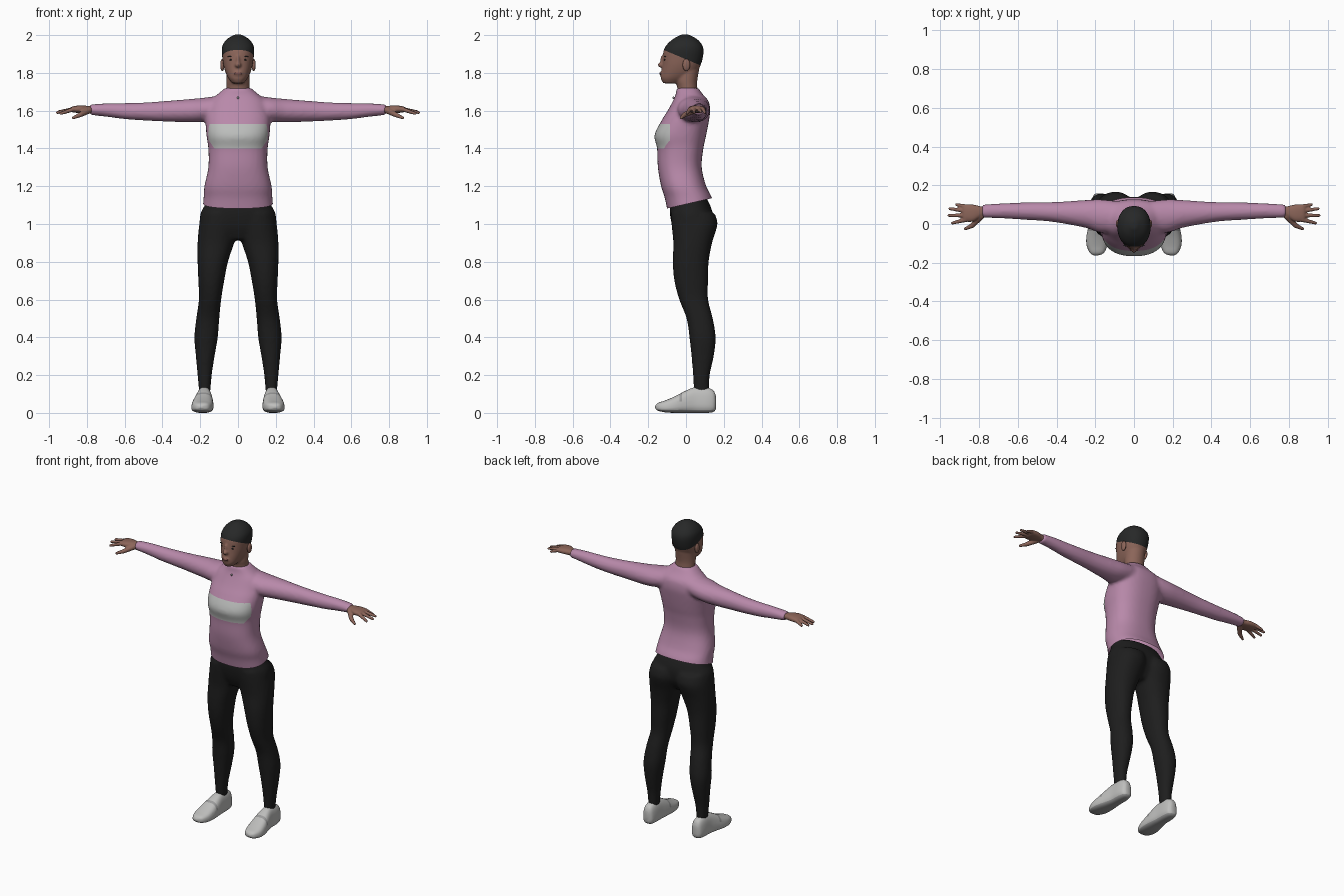
import bpy, bmesh, math
from mathutils import Vector, Matrix

old = bpy.data.objects.get("Cube")
if old:
    bpy.data.objects.remove(old, do_unlink=True)


def material(name, r, g, b):
    m = bpy.data.materials.new(name)
    m.use_nodes = True
    m.diffuse_color = (r, g, b, 1)
    bsdf = m.node_tree.nodes["Principled BSDF"]
    bsdf.inputs["Base Color"].default_value = (r, g, b, 1)
    bsdf.inputs["Roughness"].default_value = 0.8
    return m


pink = material("pink fabric", .48, .25, .4)
pale = material("pale grey band", .5, .51, .5)
skin = material("brown skin", .26, .13, .1)
lip = material("lip brown", .2, .08, .07)
black = material("black leggings", .013, .013, .013)
hair_dark = material("dark hair", .02, .021, .021)
shoe_grey = material("shoe light grey", .52, .52, .51)
sole_grey = material("shoe mid grey", .33, .33, .33)


def catmull(a, b, c, d, t):
    return [.5 * (2 * q + (r - p) * t + (2 * p - 5 * q + 4 * r - s) * t * t
                  + (3 * q - p - 3 * r + s) * t ** 3) for p, q, r, s in zip(a, b, c, d)]


def loft(bm, rows, axis, power=2, sides=32, steps=4):
    """Closed skin through rows of (position, a min, a max, b min, b max)."""
    path = []
    for i in range(len(rows) - 1):
        a, d = rows[max(i - 1, 0)], rows[min(i + 2, len(rows) - 1)]
        path += [catmull(a, rows[i], rows[i + 1], d, k / steps) for k in range(steps)]
    path.append(rows[-1])
    rings = []
    for t, a0, a1, b0, b1 in path:
        ring = []
        for k in range(sides):
            ang = math.tau * k / sides
            c, s = math.cos(ang), math.sin(ang)
            a = (a0 + a1) / 2 + (a1 - a0) / 2 * math.copysign(abs(c) ** (2 / power), c)
            b = (b0 + b1) / 2 + (b1 - b0) / 2 * math.copysign(abs(s) ** (2 / power), s)
            co = {"x": (t, a, b), "y": (a, t, b), "z": (a, b, t)}[axis]
            ring.append(bm.verts.new(co))
        rings.append(ring)
    for low, high in zip(rings, rings[1:]):
        for k in range(sides):
            n = (k + 1) % sides
            bm.faces.new((low[k], low[n], high[n], high[k]))
    bm.faces.new(rings[0])
    bm.faces.new(rings[-1])
    bmesh.ops.recalc_face_normals(bm, faces=bm.faces)


def even(rows):
    """Rows of (z, half width, front, back) made symmetric about x."""
    return [(z, -w, w, f, b) for z, w, f, b in rows]


def ball(bm, centre, radii):
    m = Matrix.Translation(centre) @ Matrix.Diagonal((*radii, 1))
    bmesh.ops.create_uvsphere(bm, u_segments=20, v_segments=12, radius=1, matrix=m)


def finger(bm, start, end, r0, r1):
    p, q = Vector(start), Vector(end)
    turn = (q - p).to_track_quat("Z", "Y").to_matrix().to_4x4()
    bmesh.ops.create_cone(bm, cap_ends=True, segments=12, radius1=r0, radius2=r1,
                          depth=(q - p).length, matrix=Matrix.Translation((p + q) / 2) @ turn)
    ball(bm, p, (r0,) * 3)
    ball(bm, q, (r1,) * 3)


def mirror(bm):
    copy = bmesh.ops.duplicate(bm, geom=bm.verts[:] + bm.edges[:] + bm.faces[:])["geom"]
    for v in copy:
        if isinstance(v, bmesh.types.BMVert):
            v.co.x *= -1
    bmesh.ops.reverse_faces(bm, faces=[f for f in copy if isinstance(f, bmesh.types.BMFace)])


def fuse(bm, voxel, rounds):
    """Melt overlapping closed pieces into one smooth skin."""
    mesh = bpy.data.meshes.new("melt")
    bm.to_mesh(mesh)
    bm.free()
    ob = bpy.data.objects.new("melt", mesh)
    bpy.context.collection.objects.link(ob)
    rem = ob.modifiers.new("remesh", "REMESH")
    rem.mode, rem.voxel_size = "VOXEL", voxel
    smo = ob.modifiers.new("smooth", "SMOOTH")
    smo.factor, smo.iterations = .5, rounds
    dg = bpy.context.evaluated_depsgraph_get()
    result = bpy.data.meshes.new_from_object(ob.evaluated_get(dg))
    out = bmesh.new()
    out.from_mesh(result)
    bpy.data.objects.remove(ob, do_unlink=True)
    bpy.data.meshes.remove(result)
    bpy.data.meshes.remove(mesh)
    return out


def cut(bm, point, normal, clear=False):
    bmesh.ops.bisect_plane(bm, geom=bm.verts[:] + bm.edges[:] + bm.faces[:], plane_co=point,
                           plane_no=normal, clear_inner=clear)


def finish(name, bm, mats, rule=None):
    for f in bm.faces:
        f.smooth = True
        f.material_index = int(rule(f.calc_center_median())) if rule else 0
    mesh = bpy.data.meshes.new(name)
    bm.to_mesh(mesh)
    bm.free()
    for m in mats:
        mesh.materials.append(m)
    ob = bpy.data.objects.new(name, mesh)
    bpy.context.collection.objects.link(ob)


# Sweater: sleeves and body, with a slanted hem and a chest band
bm = bmesh.new()
loft(bm, [(.06, -.04, .115, 1.56, 1.685), (.17, -.045, .127, 1.542, 1.67),
          (.25, -.02, .124, 1.538, 1.662), (.4, .008, .114, 1.543, 1.65),
          (.5, .018, .113, 1.548, 1.643), (.6, .024, .11, 1.555, 1.64),
          (.7, .03, .106, 1.568, 1.639), (.785, .032, .1, 1.577, 1.633)], "x")
mirror(bm)
loft(bm, even([(1.03, .185, -.09, .155), (1.08, .187, -.1, .15), (1.14, .182, -.113, .137),
               (1.2, .178, -.132, .107), (1.3, .157, -.149, .083), (1.4, .157, -.153, .092),
               (1.47, .167, -.167, .107), (1.55, .172, -.128, .122), (1.6, .165, -.097, .128),
               (1.65, .15, -.07, .12), (1.685, .11, -.055, .09), (1.72, .069, -.05, .066)]),
     "z", 2.4, 40)
bm = fuse(bm, .011, 4)
cut(bm, (0, 0, 1.105), (0, -.23, 1), True)
for z in (1.4, 1.53):
    cut(bm, (0, 0, z), (0, 0, 1))
for side in (-1, 1):
    cut(bm, (side * .125, 0, 1.4), (side, 0, -.7))
cut(bm, (0, -.085, 0), (0, 1, 0))
finish("sweater", bm, [pink, pale],
       lambda c: 1.4 < c.z < 1.53 and c.y < -.085 and abs(c.x) < .125 + (c.z - 1.4) * .7)

# Leggings: two legs melted into the hips
bm = bmesh.new()
loft(bm, [(.1, .147, .205, .042, .12), (.2, .139, .214, .037, .126), (.3, .124, .223, .029, .147),
          (.4, .107, .231, .018, .157), (.5, .099, .221, .003, .142), (.6, .089, .207, -.036, .117),
          (.7, .073, .21, -.062, .117), (.8, .053, .214, -.07, .12), (.9, .02, .214, -.067, .138),
          (1, -.01, .205, -.077, .167), (1.06, -.01, .192, -.08, .15)], "z", 2.2)
mirror(bm)
loft(bm, even([(.915, .06, -.04, .09), (.98, .19, -.07, .13), (1.05, .2, -.085, .14),
               (1.1, .176, -.086, .128), (1.15, .16, -.09, .1)]), "z", 2.3)
finish("leggings", fuse(bm, .011, 4), [black])

# Head with hair coloured above a slanted hairline
bm = bmesh.new()
loft(bm, even([(1.745, .03, -.12, -.04), (1.77, .05, -.133, .015), (1.8, .065, -.131, .055),
               (1.84, .077, -.126, .077), (1.88, .083, -.123, .089), (1.92, .086, -.118, .093),
               (1.95, .08, -.101, .084), (1.98, .057, -.068, .057), (2.003, .016, -.026, .014)]),
     "z", 2.2)
loft(bm, even([(1.64, .066, -.045, .066), (1.72, .062, -.046, .06), (1.76, .062, -.056, .06),
               (1.83, .06, -.05, .072)]), "z")
ball(bm, (0, -.127, 1.842), (.017, .023, .015))
ball(bm, (0, -.12, 1.865), (.01, .018, .032))
ball(bm, (0, -.127, 1.795), (.025, .013, .014))
bm = fuse(bm, .006, 3)
cut(bm, (0, 0, 1.872), (0, .42, 1))
finish("head", bm, [skin, hair_dark], lambda c: c.z + .42 * c.y > 1.872)

# Ears, eyes, brows and mouth
bm = bmesh.new()
ball(bm, (.083, .002, 1.842), (.011, .02, .032))
mirror(bm)
finish("ears", bm, [skin])
bm = bmesh.new()
ball(bm, (.033, -.111, 1.869), (.013, .006, .005))
ball(bm, (.035, -.11, 1.886), (.02, .006, .003))
mirror(bm)
finish("eyes_and_brows", bm, [hair_dark])
bm = bmesh.new()
ball(bm, (0, -.134, 1.796), (.022, .007, .007))
finish("mouth", bm, [lip])

# Hands: palm, spread fingers and a lowered thumb
bm = bmesh.new()
loft(bm, [(.75, .042, .09, 1.585, 1.625), (.79, .036, .091, 1.588, 1.625),
          (.83, .013, .1, 1.588, 1.628), (.87, .012, .102, 1.59, 1.624),
          (.885, .02, .094, 1.597, 1.617)], "x", 2.4)
for y, tip_x, tip_y, tip_z in ((.022, .938, .005, 1.585), (.045, .956, .044, 1.59),
                               (.068, .951, .079, 1.594), (.09, .917, .1, 1.59)):
    finger(bm, (.87, y, 1.608), (tip_x, tip_y, tip_z), .012, .008)
finger(bm, (.79, .042, 1.602), (.835, -.008, 1.578), .018, .013)
finger(bm, (.835, -.008, 1.578), (.872, -.025, 1.562), .013, .008)
bm = fuse(bm, .0045, 2)
mirror(bm)
finish("hands", bm, [skin])

# Shoes with a darker sole and strap
bm = bmesh.new()
loft(bm, [(-.163, .188, .205, .026, .036), (-.15, .156, .228, .012, .052),
          (-.11, .136, .246, .003, .066), (-.06, .128, .247, 0, .087), (0, .128, .235, 0, .118),
          (.05, .132, .225, 0, .136), (.11, .134, .222, 0, .134), (.145, .142, .213, .005, .118),
          (.158, .16, .197, .02, .09)], "y", 2.8)
for v in bm.verts:
    v.co.x = .18 + (v.co.x - .18) * (1.05 - 2.2 * v.co.z)
cut(bm, (0, 0, .016), (0, 0, 1))
cut(bm, (0, 0, .06), (0, 0, 1))
for y in (-.035, -.02):
    cut(bm, (0, y, 0), (0, 1, 0))
mirror(bm)
finish("shoes", bm, [shoe_grey, sole_grey],
       lambda c: c.z < .016 or (c.z > .06 and -.035 < c.y < -.02))

# Neck button
bm = bmesh.new()
ball(bm, (0, -.066, 1.668), (.006, .006, .006))
finish("neck_button", bm, [sole_grey])
